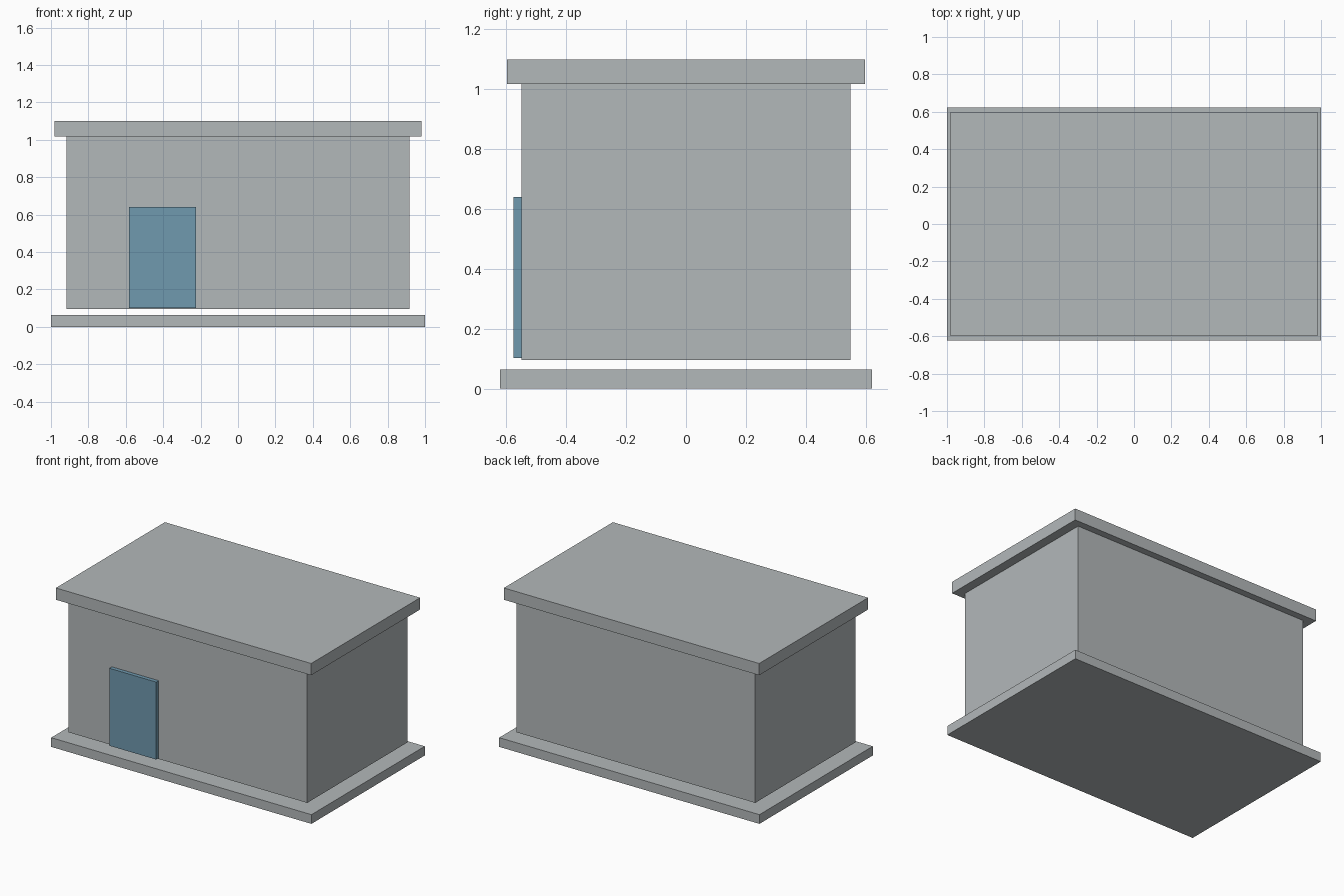
import bpy

if "Cube" in bpy.data.objects:
    bpy.data.objects.remove(bpy.data.objects["Cube"])


def material(name, rgb):
    mat = bpy.data.materials.new(name)
    mat.diffuse_color = (*rgb, 1)
    mat.use_nodes = True
    mat.node_tree.nodes["Principled BSDF"].inputs["Base Color"].default_value = mat.diffuse_color
    return mat


def box(name, x, y, z, mat):
    """Box spanning the given (min, max) range on each axis."""
    spans = (x, y, z)
    bpy.ops.mesh.primitive_cube_add(size=1, location=[(a + b) / 2 for a, b in spans])
    obj = bpy.context.object
    obj.name = name
    obj.scale = [b - a for a, b in spans]
    bpy.ops.object.transform_apply(location=False, rotation=False, scale=True)
    obj.data.materials.append(mat)
    return obj


concrete = material("concrete grey", (0.45, 0.48, 0.49))
door_blue = material("door blue", (0.163, 0.32, 0.427))

# Ground slab, with a narrow gap below the walls
box("base_slab", (-1, 1), (-0.622, 0.622), (0, 0.064), concrete)
# Main building block
box("walls", (-0.917, 0.917), (-0.55, 0.55), (0.096, 1.018), concrete)
# Flat overhanging roof
box("roof_slab", (-0.981, 0.981), (-0.598, 0.598), (1.018, 1.1), concrete)
# Door panel standing proud of the front wall
box("door", (-0.584, -0.225), (-0.577, -0.55), (0.102, 0.64), door_blue)
